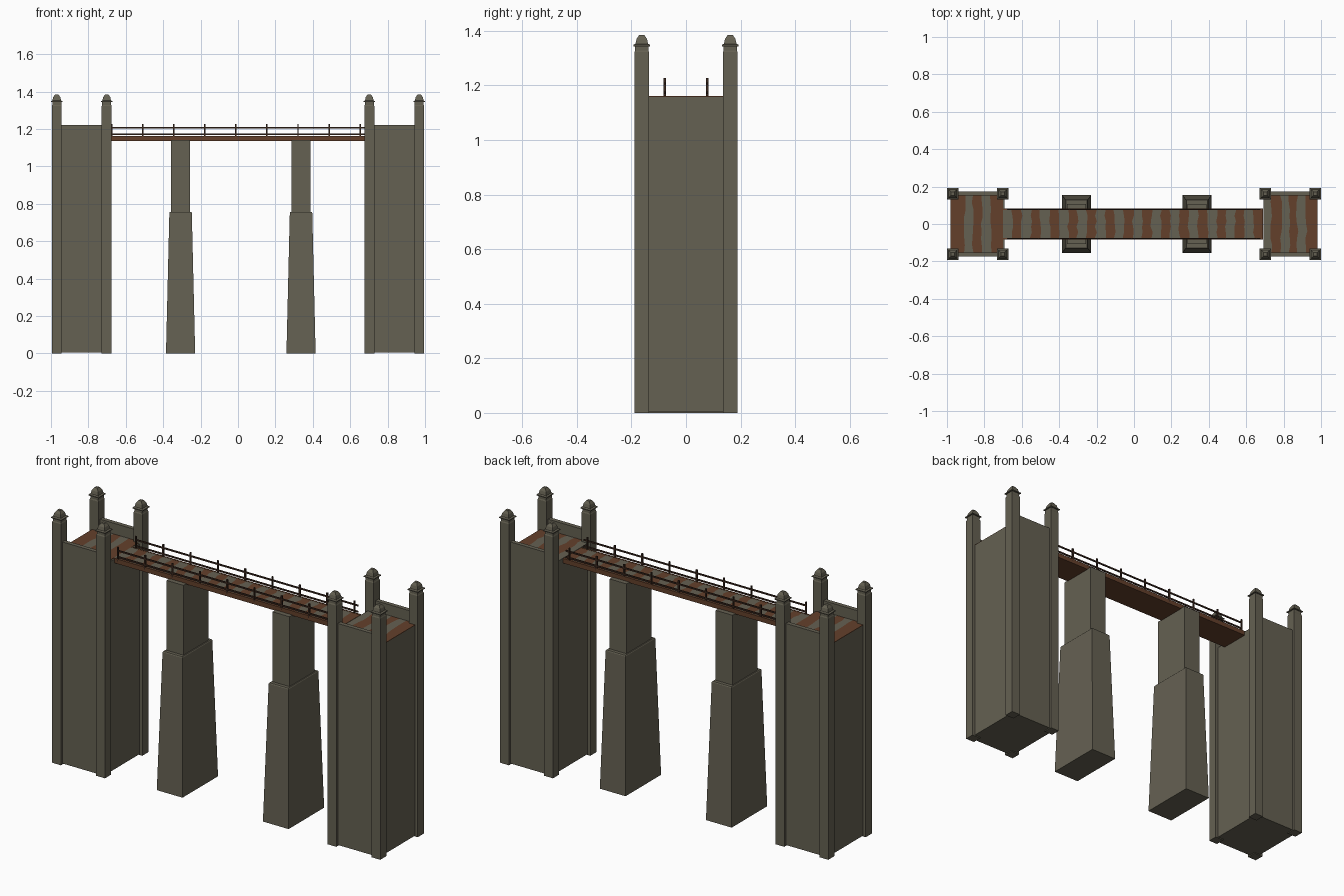
import bpy, bmesh, random
from mathutils import Matrix, Vector

if "Cube" in bpy.data.objects:
    bpy.data.objects.remove(bpy.data.objects["Cube"])

random.seed(4)


def material(name, rgb):
    m = bpy.data.materials.new(name)
    m.diffuse_color = (*rgb, 1)
    m.use_nodes = True
    m.node_tree.nodes["Principled BSDF"].inputs["Base Color"].default_value = m.diffuse_color
    return m


STONE = material("grey stone", (0.130, 0.119, 0.085))
WOOD = material("brown wood", (0.127, 0.051, 0.024))
DARK = material("dark wood", (0.043, 0.021, 0.013))


def finish(bm, name, *mats):
    bmesh.ops.recalc_face_normals(bm, faces=bm.faces)
    me = bpy.data.meshes.new(name)
    bm.to_mesh(me)
    bm.free()
    for m in mats:
        me.materials.append(m)
    ob = bpy.data.objects.new(name, me)
    bpy.context.collection.objects.link(ob)
    return ob


def add_box(bm, x0, x1, y0, y1, z0, z1):
    c = Vector(((x0 + x1) / 2, (y0 + y1) / 2, (z0 + z1) / 2))
    mat = Matrix.Translation(c) @ Matrix.Diagonal((x1 - x0, y1 - y0, z1 - z0, 1))
    bmesh.ops.create_cube(bm, size=1, matrix=mat)


def box(name, mat, *dims):
    bm = bmesh.new()
    add_box(bm, *dims)
    return finish(bm, name, mat)


def square_loft(name, mat, cx, cy, rings):
    """Stack of rectangles (half x, half y, z) joined into one solid."""
    bm = bmesh.new()
    loops = [[bm.verts.new((cx + sx * hx, cy + sy * hy, z))
              for sx, sy in ((-1, -1), (1, -1), (1, 1), (-1, 1))] for hx, hy, z in rings]
    for a, b in zip(loops, loops[1:]):
        for i in range(4):
            j = (i + 1) % 4
            bm.faces.new((a[i], a[j], b[j], b[i]))
    bm.faces.new(loops[0][::-1])
    bm.faces.new(loops[-1])
    return finish(bm, name, mat)


def planks(name, edges, half_y, rows, first):
    """Striped floor plate with ragged joints; 'first' is the starting colour."""
    bm = bmesh.new()
    grid = []
    for i, x in enumerate(edges):
        wobble = 0 if i in (0, len(edges) - 1) else 0.006
        grid.append([bm.verts.new((x + random.uniform(-wobble, wobble),
                                   half_y * (2 * r / rows - 1), 1.161)) for r in range(rows + 1)])
    for i in range(len(edges) - 1):
        for r in range(rows):
            f = bm.faces.new((grid[i][r], grid[i + 1][r], grid[i + 1][r + 1], grid[i][r + 1]))
            f.material_index = (i + first) % 2
    ob = finish(bm, name, STONE, WOOD)
    mod = ob.modifiers.new("thickness", 'SOLIDIFY')
    mod.thickness = 0.003
    mod.offset = -1


def running(start, steps):
    out = [start]
    for s in steps:
        out.append(out[-1] + s)
    return out


# end towers: body, parapets, corner posts with stepped caps
for side, label in ((-1, "left"), (1, "right")):
    xa, xb = sorted((side * 0.98, side * 0.692))
    box(label + "_tower_body", STONE, xa, xb, -0.175, 0.175, 0.005, 1.158)
    for sy, yl in ((-1, "front"), (1, "back")):
        ya, yb = sorted((sy * 0.152, sy * 0.175))
        box(f"{label}_{yl}_parapet", STONE, xa, xb, ya, yb, 1.15, 1.22)
        for px, pl in ((0.969, "outer"), (0.702, "inner")):
            square_loft(f"{label}_{yl}_{pl}_post", STONE, side * px, sy * 0.162,
                        [(h, h, z) for h, z in
                         ((.0265, 0), (.0265, 1.322), (.024, 1.328), (.024, 1.343),
                          (.031, 1.343), (.031, 1.348), (.023, 1.352),
                          (.019, 1.370), (.009, 1.385))])

planks("left_tower_floor", running(-0.98, (.075, .043, .048, .048, .066)), 0.152, 8, 1)
planks("right_tower_floor", running(0.692, (.042, .053, .043, .043, .048, .059)), 0.152, 8, 0)

# two-stage piers
for label, cx in (("left", -0.307), ("right", 0.337)):
    square_loft(label + "_pier_base", STONE, cx, 0,
                [(.078, .154, 0), (.060, .130, 0.752), (.057, .127, 0.757)])
    box(label + "_pier_shaft", STONE, cx - .051, cx + .051, -.108, .108, 0.75, 1.14)

# bridge deck, side beams and striped planks
box("bridge_deck", WOOD, -0.70, 0.69, -0.076, 0.076, 1.136, 1.158)
for sy, label in ((-1, "front"), (1, "back")):
    ya, yb = sorted((sy * 0.074, sy * 0.082))
    box(label + "_side_beam", WOOD, -0.70, 0.69, ya, yb, 1.136, 1.162)
planks("bridge_planks", [-0.70 + 1.39 * i / 28 for i in range(29)], 0.074, 5, 0)

# railings
for sy, label in ((-1, "front"), (1, "back")):
    y = sy * 0.078
    bm = bmesh.new()
    for z in (1.173, 1.207):
        add_box(bm, -0.676, 0.676, y - .003, y + .003, z - .004, z + .004)
    for i in range(9):
        x = -0.674 + i * 0.1658
        add_box(bm, x - .004, x + .004, y - .004, y + .004, 1.15, 1.227)
    finish(bm, label + "_railing", DARK)
